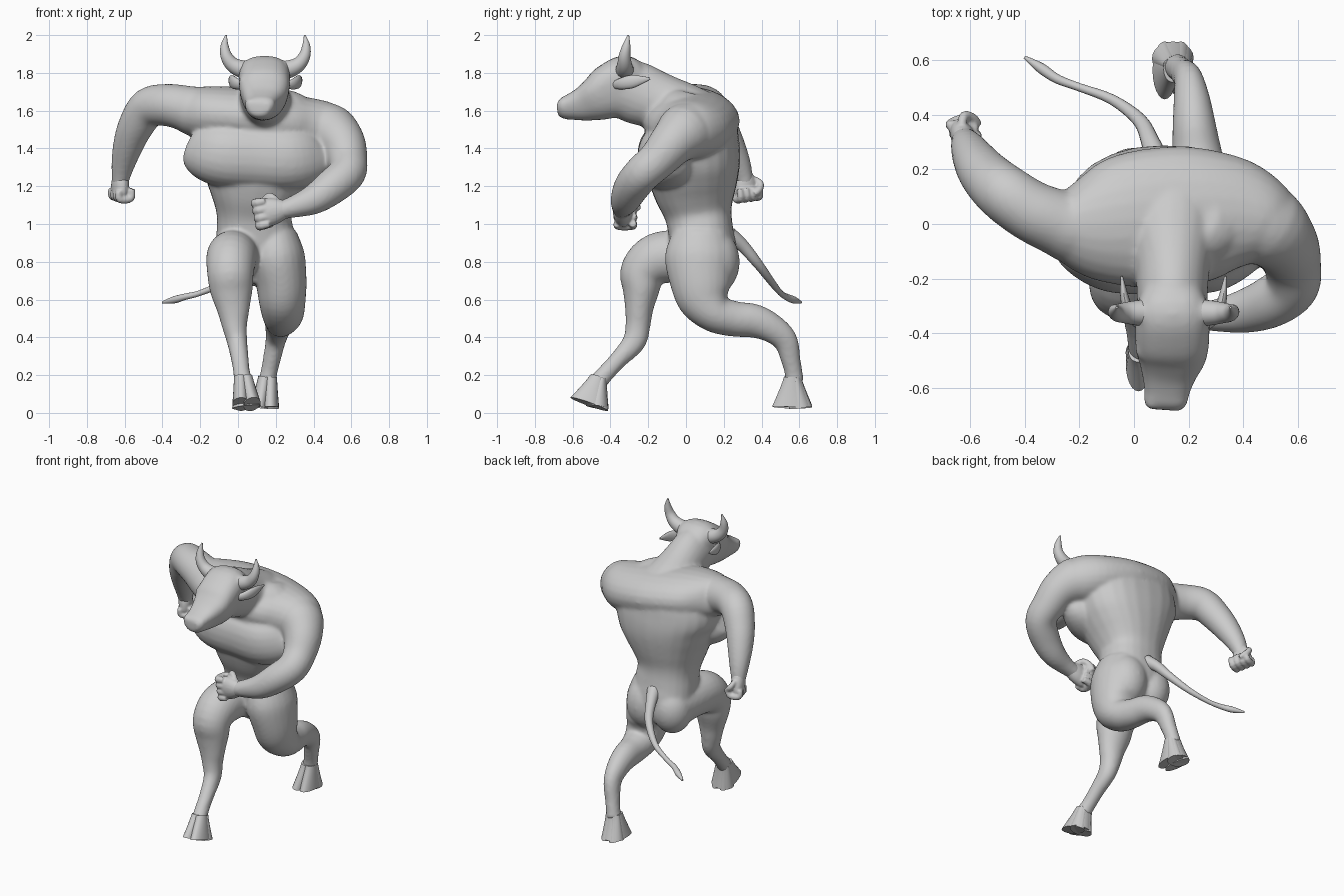
import bpy, bmesh, math
from mathutils import Vector, Matrix


def spline(a, b, c, d, t):
    return 0.5 * (2 * b + (c - a) * t + (2 * a - 5 * b + 4 * c - d) * t * t + (3 * b - a - 3 * c + d) * t ** 3)


def loft(bm, secs, ref=(1, 0, 0), sides=24, steps=4, power=2.0, egg=0.0):
    """Skin elliptical sections (x, y, z, half width, half depth) along a smooth path."""
    n, pts = len(secs), []
    for i in range(n - 1):
        q = [secs[max(0, min(n - 1, i + k))] for k in (-1, 0, 1, 2)]
        for s in range(steps):
            pts.append([spline(*v, s / steps) for v in zip(*q)])
    pts.append(list(secs[-1]))
    rings, new = [], []
    for i, p in enumerate(pts):
        t = (Vector(pts[min(i + 1, len(pts) - 1)][:3]) - Vector(pts[max(i - 1, 0)][:3])).normalized()
        u = Vector(ref)
        u = (u - t * u.dot(t)).normalized()
        v = t.cross(u)
        ring = []
        for k in range(sides):
            w = 2 * math.pi * k / sides
            c, s = math.cos(w), math.sin(w)
            c = math.copysign(abs(c) ** (2 / power), c)
            s = math.copysign(abs(s) ** (2 / power), s)
            ring.append(bm.verts.new(Vector(p[:3]) + u * p[3] * c * (1 + egg * s) + v * p[4] * s))
        rings.append(ring)
    for a, b in zip(rings, rings[1:]):
        for k in range(sides):
            new.append(bm.faces.new((a[k], a[(k + 1) % sides], b[(k + 1) % sides], b[k])))
    new += [bm.faces.new(rings[0][::-1]), bm.faces.new(rings[-1])]
    bmesh.ops.recalc_face_normals(bm, faces=new)


def tube(bm, secs, **kw):
    loft(bm, [(x, y, z, r, r) for x, y, z, r in secs], **kw)


def blob(bm, c, r):
    bmesh.ops.create_uvsphere(bm, u_segments=24, v_segments=14, radius=1,
                              matrix=Matrix.Translation(c) @ Matrix.Diagonal((*r, 1)))


def finish(name, bm, voxel=0, smooth=0, angle=40):
    me = bpy.data.meshes.new(name)
    bm.to_mesh(me)
    bm.free()
    ob = bpy.data.objects.new(name, me)
    bpy.context.collection.objects.link(ob)
    bpy.ops.object.select_all(action='DESELECT')
    ob.select_set(True)
    bpy.context.view_layer.objects.active = ob
    if voxel:
        m = ob.modifiers.new("fuse", 'REMESH')
        m.mode, m.voxel_size, m.use_smooth_shade = 'VOXEL', voxel, True
        m = ob.modifiers.new("soften", 'SMOOTH')
        m.factor, m.iterations = 0.5, smooth
        bpy.ops.object.shade_smooth()
    else:
        bpy.ops.object.shade_smooth_by_angle(angle=math.radians(angle))


HX = 0.14  # centre line of the head

# torso
body = bmesh.new()
loft(body, [(.09, .12, .70, .13, .11), (.09, .10, .83, .20, .17), (.09, .08, .95, .205, .172),
            (.085, .065, 1.05, .198, .178), (.09, .05, 1.15, .238, .213), (.10, .04, 1.25, .29, .24),
            (.11, .035, 1.35, .335, .253), (.11, .03, 1.45, .36, .25), (.11, .03, 1.55, .34, .235),
            (.11, .03, 1.64, .29, .19), (.11, .04, 1.69, .20, .12)], power=2.3)
# shoulder girdle and chest muscle, both run across the body
loft(body, [(-.33, .04, 1.62, .08, .09), (-.26, .01, 1.60, .135, .125), (-.15, .0, 1.585, .205, .145),
            (.0, .015, 1.57, .25, .155), (.2, .03, 1.54, .255, .16), (.36, .035, 1.51, .215, .16),
            (.48, .01, 1.49, .16, .15), (.55, -.02, 1.48, .10, .10)], ref=(0, 1, 0))
loft(body, [(-.25, -.05, 1.42, .07, .09), (-.20, -.065, 1.40, .12, .145), (-.08, -.085, 1.37, .165, .175),
            (.10, -.09, 1.36, .165, .18), (.28, -.085, 1.35, .165, .175), (.40, -.06, 1.37, .12, .145),
            (.45, -.04, 1.40, .07, .09)], ref=(0, 1, 0), power=2.2)
# buttocks
blob(body, (0, .15, .80), (.13, .13, .16))
blob(body, (.19, .14, .80), (.14, .145, .18))

# neck and head
loft(body, [(.13, .14, 1.50, .20, .17), (.135, -.02, 1.58, .18, .17), (HX, -.15, 1.65, .14, .155),
            (HX, -.25, 1.69, .13, .165), (HX, -.33, 1.72, .13, .16)])
loft(body, [(HX, -.24, 1.72, .10, .12), (HX, -.31, 1.725, .128, .168), (HX, -.40, 1.70, .130, .150),
            (.137, -.47, 1.665, .122, .122), (.128, -.54, 1.637, .098, .094), (.12, -.61, 1.62, .08, .07),
            (.114, -.655, 1.613, .076, .056), (.112, -.68, 1.612, .055, .036)], power=2.5, egg=.22)
loft(body, [(x, -.325, 1.815, .045, .05) for x in (.02, .10, .19, .27)], ref=(0, 1, 0))  # poll
for s in (-1, 1):
    blob(body, (.136 + s * .102, -.455, 1.755), (.03, .045, .028))  # brow
    blob(body, (.113 + s * .045, -.655, 1.64), (.028, .025, .024))  # nostril

# arm swung back
tube(body, [(-.16, -.03, 1.58, .08), (-.22, -.015, 1.595, .128), (-.29, .01, 1.615, .12),
            (-.38, .05, 1.63, .112), (-.475, .115, 1.615, .106), (-.54, .175, 1.52, .095),
            (-.577, .225, 1.43, .083), (-.605, .275, 1.33, .066), (-.62, .305, 1.25, .05),
            (-.625, .32, 1.19, .04)], ref=(.35, .75, .2))
# arm bent across the front
tube(body, [(.36, .03, 1.49, .10), (.47, 0, 1.49, .152), (.55, -.07, 1.43, .125), (.580, -.15, 1.34, .105),
            (.577, -.228, 1.27, .099), (.50, -.285, 1.20, .095), (.40, -.32, 1.13, .08),
            (.29, -.335, 1.09, .058), (.20, -.335, 1.065, .045)], ref=(0, .8, -.45))

# leading leg
loft(body, [(.0, .12, .82, .13, .15), (-.02, -.02, .83, .137, .14), (-.035, -.15, .815, .134, .138),
            (-.04, -.228, .745, .124, .122), (-.035, -.238, .65, .114, .098), (-.025, -.248, .55, .088, .075),
            (-.018, -.255, .46, .067, .066), (-.004, -.275, .375, .054, .062), (.01, -.355, .285, .047, .048),
            (.02, -.425, .21, .045, .047), (.03, -.47, .16, .05, .05)])
# trailing leg
loft(body, [(.19, .08, .95, .12, .15), (.205, .075, .83, .148, .187), (.228, .08, .70, .136, .167),
            (.234, .10, .60, .125, .142), (.237, .16, .525, .112, .104), (.23, .26, .497, .092, .094),
            (.22, .36, .487, .08, .09), (.212, .45, .45, .068, .078), (.20, .525, .385, .054, .066),
            (.178, .555, .28, .047, .052), (.163, .57, .21, .045, .048), (.155, .575, .165, .05, .05)])
finish("body", body, .0105, 12)


# fists: palm, four curled fingers and a thumb
def fist(name, c, d, a, k=1.15):
    c, d, a = Vector(c), Vector(d).normalized(), Vector(a)
    a = (a - d * a.dot(d)).normalized()
    n = a.cross(d)
    if n.dot(Vector((1, 1, 0))) < 0:
        n = -n
    bm = bmesh.new()

    def run(pts, r):
        tube(bm, [(*(c + (d * x + a * y + n * z) * k), r * f * k) for (x, y, z), f in zip(pts, (.8, 1, 1, .8))],
             ref=a, sides=12)
    loft(bm, [(*(c + d * x * k), w * k, h * k) for x, w, h in
              ((-.08, .036, .034), (-.03, .056, .042), (.02, .064, .04), (.045, .055, .025))], ref=a)
    for i in range(4):
        y = (i - 1.5) * .034
        run([(.01, y, -.025), (.052, y, -.018), (.048, y, .04), (.0, y, .045)], .02)
    run([(-.04, .045, .01), (-.01, .068, .03), (.02, .045, .055), (.035, .015, .065)], .018)
    finish(name, bm, .007, 2)


fist("back_fist", (-.625, .318, 1.193), (-.05, .12, -1), (-.35, .9, 0), 1.05)
fist("front_fist", (.168, -.335, 1.063), (-1, .05, -.2), (0, 0, 1), 1.2)


# cloven hooves: two toes in front of a rounded heel, flaring to a flat sole
def hoof(name, top, sole):
    bm = bmesh.new()
    top, sole = Vector(top), Vector(sole)
    back = (top - sole).cross(Vector((1, 0, 0))).normalized()
    if back.y < 0:
        back = -back
    for s in (-1, 0, 1):
        heel = s == 0
        rows = []
        for t, o, a, b in ((-.15, .015, .034, .046), (.1, .018, .036, .056), (.55, .023, .041, .08),
                           (1, .029, .046, .106)):
            p = top.lerp(sole, t) + Vector((s * o, 0, 0))
            if heel:
                p += back * b * .42
                a, b = a + o * 1.05, b * .58
            rows.append((*p, a, b))
        loft(bm, rows)
    finish(name, bm)


hoof("front_hoof", (.03, -.468, .17), (.045, -.512, .046))
hoof("rear_hoof", (.155, .564, .17), (.142, .562, .032))

# horns and ears
for s, side in ((-1, "left"), (1, "right")):
    bm = bmesh.new()
    tube(bm, [(.145 + s * o, y, z, r) for o, y, z, r in
              ((.07, -.325, 1.81, .05), (.125, -.325, 1.82, .047), (.175, -.325, 1.845, .039),
               (.207, -.325, 1.89, .031), (.216, -.315, 1.945, .021), (.208, -.305, 2.0, .004))],
         ref=(0, 1, 0))
    finish(side + "_horn", bm)
    bm = bmesh.new()
    loft(bm, [(.145 + s * o, y, z, a, b) for o, y, z, a, b in
              ((.11, -.385, 1.735, .012, .018), (.15, -.345, 1.742, .018, .03),
               (.177, -.28, 1.755, .017, .034), (.19, -.19, 1.77, .004, .006))], sides=16)
    finish(side + "_ear", bm)

# tail
bm = bmesh.new()
tube(bm, [(.085, .23, .94, .045), (.06, .30, .885, .034), (.02, .38, .79, .026), (-.08, .455, .69, .019),
          (-.20, .50, .635, .015), (-.28, .53, .615, .017), (-.34, .57, .598, .019), (-.40, .61, .585, .006)],
     ref=(0, 0, 1), sides=16)
finish("tail", bm)
